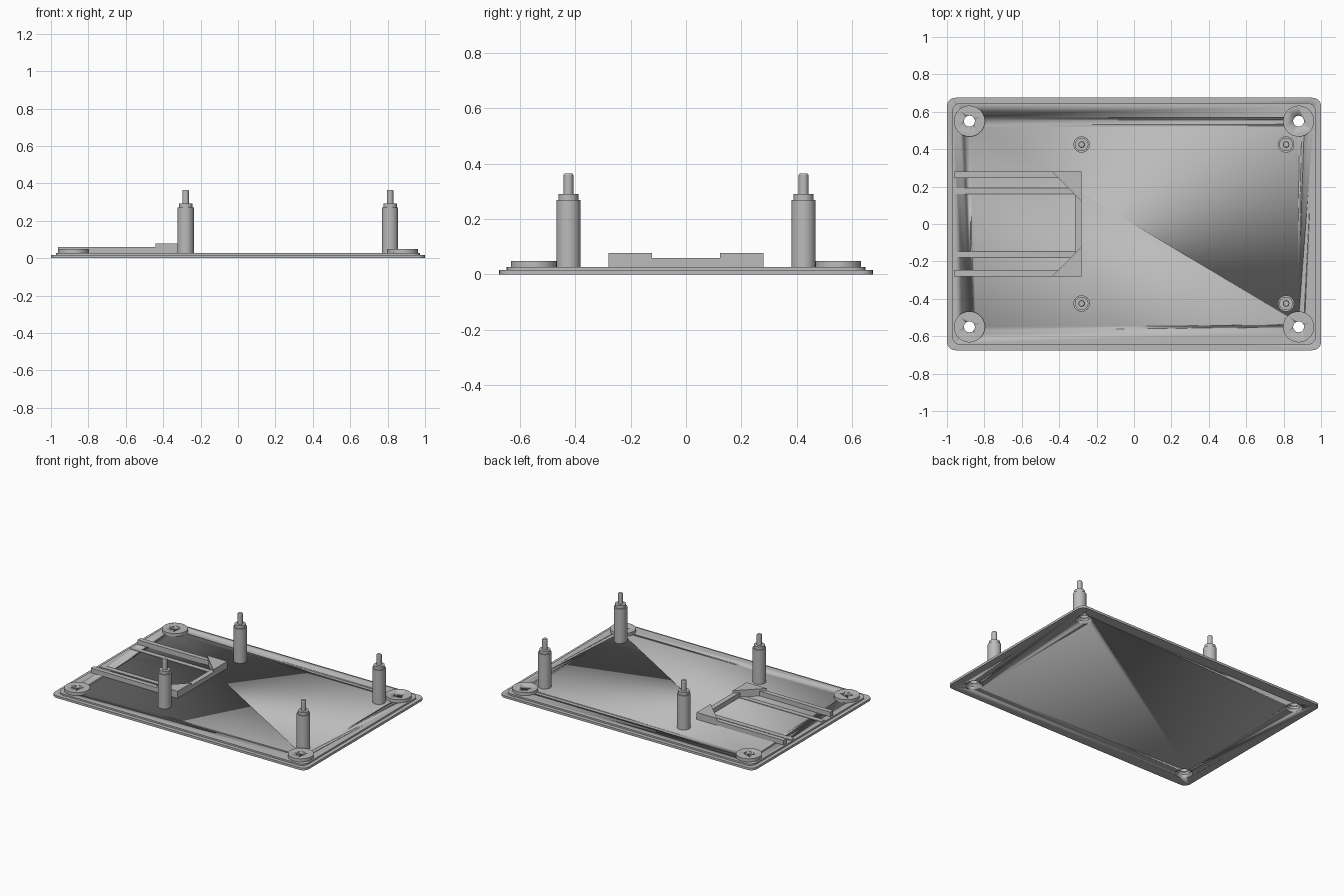
import bpy, bmesh, math

if "Cube" in bpy.data.objects:
    bpy.data.objects.remove(bpy.data.objects["Cube"])

grey = bpy.data.materials.new("plain_grey")
grey.diffuse_color = (0.5, 0.5, 0.5, 1)
grey.use_nodes = True
grey.node_tree.nodes["Principled BSDF"].inputs["Base Color"].default_value = grey.diffuse_color


def finish(name, bm, smooth=True):
    bmesh.ops.recalc_face_normals(bm, faces=bm.faces)
    mesh = bpy.data.meshes.new(name)
    bm.to_mesh(mesh)
    bm.free()
    mesh.materials.append(grey)
    ob = bpy.data.objects.new(name, mesh)
    bpy.context.collection.objects.link(ob)
    if smooth:
        bpy.ops.object.select_all(action='DESELECT')
        ob.select_set(True)
        bpy.context.view_layer.objects.active = ob
        bpy.ops.object.shade_smooth_by_angle(angle=math.radians(30))
    return ob


def prism(name, outline, z0, z1, smooth=False):
    """Extrude a flat outline from z0 to z1."""
    bm = bmesh.new()
    low = [bm.verts.new((x, y, z0)) for x, y in outline]
    high = [bm.verts.new((x, y, z1)) for x, y in outline]
    bm.faces.new(low[::-1])
    bm.faces.new(high)
    n = len(low)
    for i in range(n):
        j = (i + 1) % n
        bm.faces.new((low[i], low[j], high[j], high[i]))
    return finish(name, bm, smooth)


def box(name, x0, x1, y0, y1, z0, z1):
    return prism(name, [(x0, y0), (x1, y0), (x1, y1), (x0, y1)], z0, z1)


def rounded(hx, hy, r, steps=8):
    """Rounded rectangle outline."""
    pts = []
    for k, (sx, sy) in enumerate([(1, 1), (-1, 1), (-1, -1), (1, -1)]):
        for i in range(steps + 1):
            a = math.pi / 2 * (k + i / steps)
            pts.append((sx * (hx - r) + r * math.cos(a),
                        sy * (hy - r) + r * math.sin(a)))
    return pts


def turned(name, cx, cy, profile, sides=40):
    """Solid of revolution from (radius, z) pairs, capped at both ends."""
    bm = bmesh.new()
    rings = []
    for r, z in profile:
        rings.append([bm.verts.new((cx + r * math.cos(2 * math.pi * i / sides),
                                    cy + r * math.sin(2 * math.pi * i / sides), z))
                      for i in range(sides)])
    for a, b in zip(rings, rings[1:]):
        for i in range(sides):
            j = (i + 1) % sides
            bm.faces.new((a[i], a[j], b[j], b[i]))
    bm.faces.new(rings[0][::-1])
    bm.faces.new(rings[-1])
    return finish(name, bm)


FLOOR = 0.027

# Base plate with a raised, inset step
plate = prism("base_plate", rounded(1.0, 0.675, 0.045), 0, 0.016, True)
step = prism("raised_step", rounded(0.973, 0.648, 0.05), 0.016, FLOOR, True)

# Corner screw bosses with countersunk holes through the base
for sx in (-1, 1):
    for sy in (-1, 1):
        x, y = sx * 0.88, sy * 0.55
        boss = turned("screw_boss", x, y, [(0.083, FLOOR), (0.083, 0.049)])
        cutter = turned("hole_cutter", x, y,
                        [(0.056, -0.02), (0.056, 0.002), (0.029, 0.03), (0.029, 0.08)])
        cutter.hide_render = True
        for ob in (plate, step, boss):
            mod = ob.modifiers.new("hole", 'BOOLEAN')
            mod.operation = 'DIFFERENCE'
            mod.solver = 'EXACT'
            mod.object = cutter
            bpy.context.view_layer.objects.active = ob
            bpy.ops.object.modifier_apply(modifier=mod.name)
        bpy.data.objects.remove(cutter)

# Stepped standoff posts with locating pins
for x in (-0.28, 0.813):
    for y in (-0.425, 0.425):
        turned("standoff_post", x, y,
               [(0.0435, FLOOR), (0.0435, 0.27), (0.036, 0.27), (0.036, 0.291),
                (0.0175, 0.291), (0.0175, 0.36), (0.0145, 0.365)])

# Tray guides: tall outer rails, low inner strips
X0, X1 = -0.963, -0.28
for s in (-1, 1):
    lo, hi = sorted((s * 0.28, s * 0.247))
    box("outer_rail", X0, X1, lo, hi, FLOOR, 0.06)
    # Triangular corner gusset
    tri = [(-0.44, s * 0.28), (X1, s * 0.28), (X1, s * 0.122)]
    prism("corner_gusset", tri, FLOOR, 0.077)
box("inner_strip_back", X0, -0.315, 0.16, 0.193, FLOOR, 0.031)
box("inner_strip_front", X0, -0.315, -0.18, -0.147, FLOOR, 0.031)

# End stop between the gussets
box("end_stop", -0.315, X1, -0.247, 0.247, FLOOR, 0.06)
